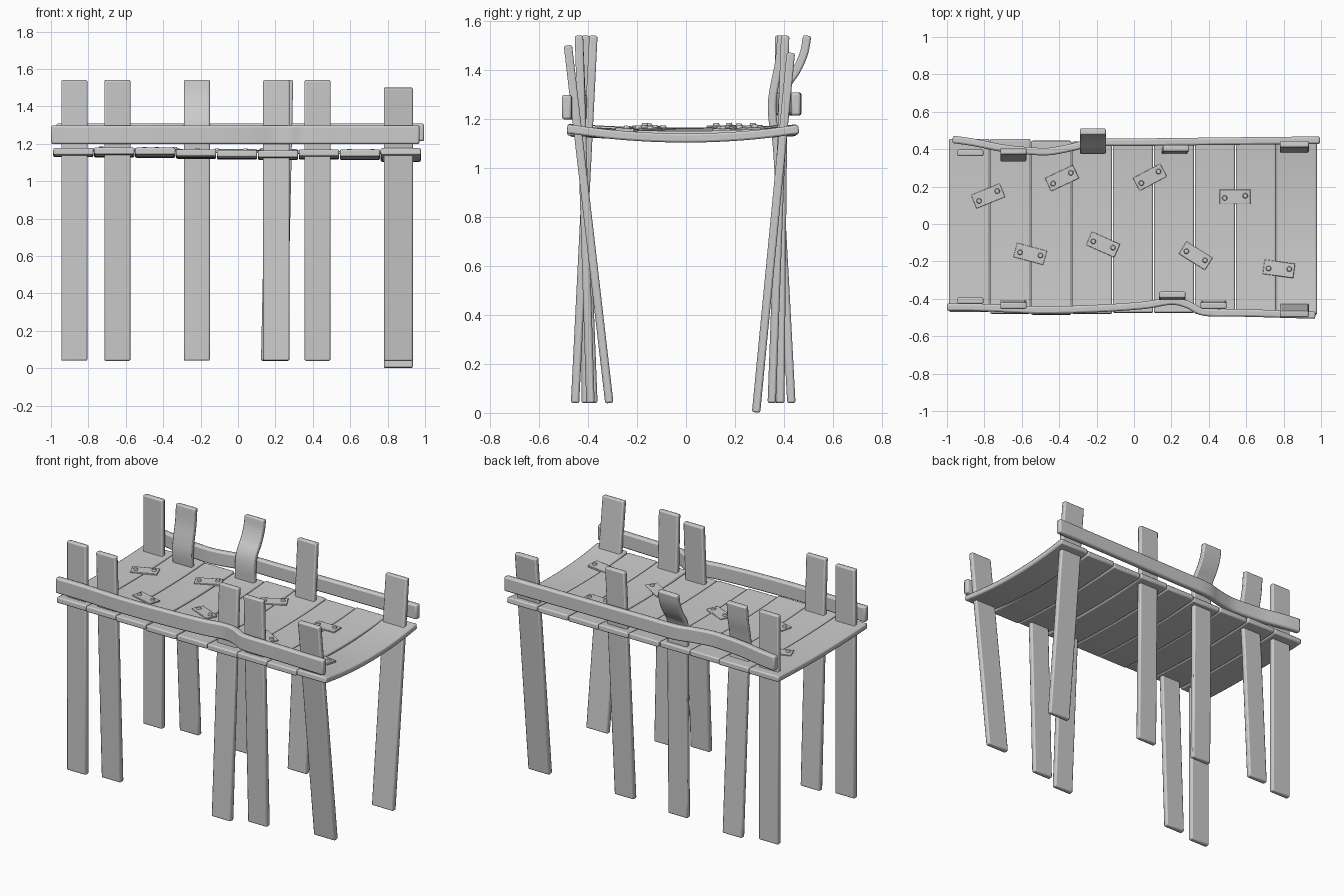
import bpy, bmesh, math
from mathutils import Vector, Matrix

if "Cube" in bpy.data.objects:
    bpy.data.objects.remove(bpy.data.objects["Cube"])


def finish(bm, name, bevel):
    bmesh.ops.recalc_face_normals(bm, faces=bm.faces)
    me = bpy.data.meshes.new(name)
    bm.to_mesh(me)
    bm.free()
    ob = bpy.data.objects.new(name, me)
    bpy.context.collection.objects.link(ob)
    for p in me.polygons:
        p.use_smooth = True
    if bevel:
        m = ob.modifiers.new("bevel", 'BEVEL')
        m.width, m.segments = bevel, 2
        m.limit_method, m.angle_limit = 'ANGLE', math.radians(50)
    bpy.context.view_layer.objects.active = ob
    ob.select_set(True)
    bpy.ops.object.shade_smooth_by_angle(angle=math.radians(35))
    ob.select_set(False)
    return ob


def smooth_path(pts, n=5):
    """Catmull-Rom path through the points."""
    p = [Vector(q) for q in pts]
    if len(p) == 2:
        return p
    p = [2 * p[0] - p[1]] + p + [2 * p[-1] - p[-2]]
    out = []
    for i in range(1, len(p) - 2):
        a, b, c, d = p[i - 1:i + 3]
        for k in range(n):
            t = k / n
            out.append(0.5 * (2 * b + (c - a) * t + (2 * a - 5 * b + 4 * c - d) * t * t
                              + (3 * b - a - 3 * c + d) * t ** 3))
    return out + [p[-2]]


def board(name, pts, wide, width, thick, bevel=0.008):
    """Rectangular board swept along a path; 'wide' is its width direction."""
    path = smooth_path(pts)
    w = Vector(wide).normalized()
    bm = bmesh.new()
    rings = []
    for i, c in enumerate(path):
        t = path[min(i + 1, len(path) - 1)] - path[max(i - 1, 0)]
        n = t.cross(w).normalized()
        rings.append([bm.verts.new(c + w * width / 2 * a + n * thick / 2 * b)
                      for a, b in ((-1, -1), (1, -1), (1, 1), (-1, 1))])
    for r, s in zip(rings, rings[1:]):
        for k in range(4):
            j = (k + 1) % 4
            bm.faces.new((r[k], r[j], s[j], s[k]))
    bm.faces.new(rings[0])
    bm.faces.new(rings[-1])
    return finish(bm, name, bevel)


# deck planks: (centre height, front edge height, back edge height, front y, back y)
planks = [(1.147, 1.159, 1.159, -0.47, 0.455),
          (1.145, 1.162, 1.160, -0.48, 0.455),
          (1.143, 1.160, 1.158, -0.485, 0.445),
          (1.138, 1.152, 1.155, -0.48, 0.44),
          (1.134, 1.148, 1.155, -0.475, 0.45),
          (1.132, 1.146, 1.155, -0.475, 0.455),
          (1.134, 1.152, 1.150, -0.48, 0.45),
          (1.132, 1.150, 1.154, -0.485, 0.455),
          (1.122, 1.158, 1.160, -0.485, 0.46)]
PITCH = 1.97 / 9


def deck_z(x, y):
    i = max(0, min(8, int((x + 0.99) / PITCH)))
    zc, zf, zb, yf, yb = planks[i]
    return zc + ((zf if y < 0 else zb) - zc) * (y / 0.475) ** 2


for i, (zc, zf, zb, yf, yb) in enumerate(planks):
    x = -0.99 + PITCH * (i + 0.5)
    ys = [yf + (yb - yf) * k / 6 for k in range(7)]
    board(f"deck_plank_{i + 1}", [(x, y, deck_z(x, y)) for y in ys],
          (1, 0, 0), PITCH - 0.004, 0.037)

# straight posts: bottom (x, y, z), top (x, y, z), width
posts = [((-0.875, -0.41, 0.04), (-0.875, -0.41, 1.54), 0.14),
         ((-0.645, -0.378, 0.04), (-0.645, -0.437, 1.54), 0.14),
         ((0.205, -0.453, 0.04), (0.205, -0.378, 1.54), 0.14),
         ((0.425, -0.39, 0.04), (0.425, -0.437, 1.54), 0.14),
         ((0.857, -0.313, 0.04), (0.857, -0.482, 1.50), 0.155),
         ((-0.875, 0.38, 0.04), (-0.875, 0.38, 1.54), 0.14),
         ((0.193, 0.35, 0.04), (0.225, 0.405, 1.54), 0.14),
         ((0.857, 0.286, 0.002), (0.857, 0.428, 1.47), 0.155)]
for i, (a, b, w) in enumerate(posts):
    board(f"post_{i + 1}", [a, b], (1, 0, 0), w, 0.034)

# bent rear posts, (y, z) paths
bent = {-0.645: [(0.43, 0.04), (0.40, 0.6), (0.372, 1.08), (0.356, 1.18),
                 (0.351, 1.26), (0.362, 1.34), (0.38, 1.43), (0.39, 1.54)],
        -0.22: [(0.385, 0.04), (0.39, 0.6), (0.395, 1.1), (0.393, 1.25),
                (0.408, 1.33), (0.452, 1.40), (0.482, 1.47), (0.495, 1.54)]}
for i, (x, path) in enumerate(bent.items()):
    board(f"bent_post_{i + 1}", [(x, y, z) for y, z in path], (1, 0, 0), 0.14, 0.034)

# wavy hand rails, (x, y) paths
front = [(-1, -0.445), (-0.8, -0.447), (-0.5, -0.46), (-0.2, -0.452), (0.05, -0.435),
         (0.2, -0.412), (0.29, -0.432), (0.38, -0.472), (0.6, -0.476), (0.97, -0.487)]
back = [(-0.97, 0.453), (-0.85, 0.435), (-0.7, 0.405), (-0.55, 0.39), (-0.45, 0.388),
        (-0.33, 0.41), (-0.22, 0.435), (0, 0.437), (0.5, 0.443), (0.995, 0.448)]
board("front_rail", [(x, y, 1.248) for x, y in front], (0, 0, 1), 0.10, 0.04, 0.01)
board("back_rail", [(x, y, 1.261) for x, y in back], (0, 0, 1), 0.095, 0.04, 0.01)

# nailed patch plates: x, y, angle
plates = [(-0.78, 0.15, 22), (-0.385, 0.245, 25), (0.085, 0.25, 28), (0.54, 0.145, 0),
          (-0.555, -0.16, -15), (-0.165, -0.11, -24), (0.33, -0.17, -32), (0.775, -0.24, -8)]
for i, (x, y, ang) in enumerate(plates):
    z = max(deck_z(x - 0.06, y), deck_z(x + 0.06, y)) + 0.0185
    slope = math.atan((deck_z(x, y + 0.03) - deck_z(x, y - 0.03)) / 0.06)
    place = (Matrix.Translation((x, y, z)) @ Matrix.Rotation(slope, 4, 'X')
             @ Matrix.Rotation(math.radians(ang), 4, 'Z'))
    bm = bmesh.new()
    bmesh.ops.create_cube(bm, size=1, matrix=place @ Matrix.Diagonal((0.165, 0.078, 0.014, 1)))
    finish(bm, f"patch_plate_{i + 1}", 0.003)
    bm = bmesh.new()
    for sx, sy in ((-0.055, -0.006), (0.055, 0.006)):
        bmesh.ops.create_cone(bm, cap_ends=True, segments=12, radius1=0.015, radius2=0.011,
                              depth=0.012, matrix=place @ Matrix.Translation((sx, sy, 0.011)))
    finish(bm, f"plate_nails_{i + 1}", 0)
